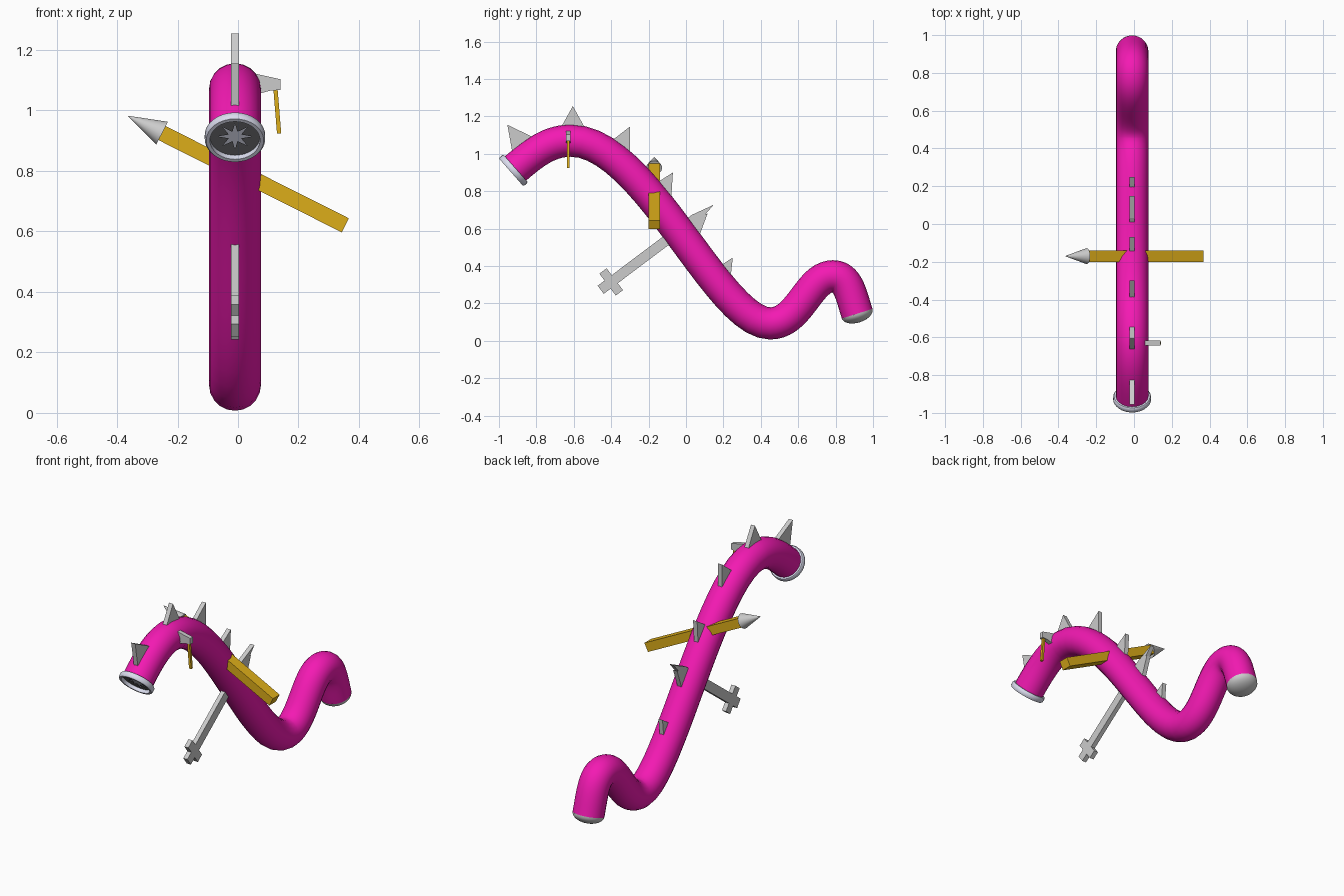
import bpy, math
from mathutils import Vector

if "Cube" in bpy.data.objects:
    bpy.data.objects.remove(bpy.data.objects["Cube"])

CX = -0.01   # body centre plane
R = 0.086    # body radius


def material(name, rgb):
    m = bpy.data.materials.new(name)
    m.diffuse_color = (*rgb, 1)
    m.use_nodes = True
    m.node_tree.nodes["Principled BSDF"].inputs["Base Color"].default_value = m.diffuse_color
    return m


pink = material("pink", (0.9, 0.01, 0.45))
gold = material("gold", (0.72, 0.42, 0.01))
pale = material("pale", (0.7, 0.72, 0.85))
dark = material("dark", (0.15, 0.15, 0.16))


def mesh(name, verts, faces, mat=None, smooth=False):
    me = bpy.data.meshes.new(name)
    me.from_pydata(verts, [], faces)
    ob = bpy.data.objects.new(name, me)
    bpy.context.collection.objects.link(ob)
    if mat:
        me.materials.append(mat)
    bpy.ops.object.select_all(action='DESELECT')
    bpy.context.view_layer.objects.active = ob
    ob.select_set(True)
    bpy.ops.object.mode_set(mode='EDIT')
    bpy.ops.mesh.select_all(action='SELECT')
    bpy.ops.mesh.normals_make_consistent(inside=False)
    bpy.ops.object.mode_set(mode='OBJECT')
    if smooth:
        bpy.ops.object.shade_smooth_by_angle(angle=math.radians(40))
    return ob


def prism(name, a, b, mat=None):
    """Solid between two matching outlines."""
    n = len(a)
    sides = [(i, (i + 1) % n, n + (i + 1) % n, n + i) for i in range(n)]
    return mesh(name, list(a) + list(b),
                sides + [tuple(range(n)), tuple(range(n, 2 * n))], mat)


def plate(name, yz, thick=0.026, mat=None):
    return prism(name, [(CX - thick / 2, y, z) for y, z in yz],
                 [(CX + thick / 2, y, z) for y, z in yz], mat)


def lathe(name, profile, centre, axis, mat=None, closed=False, n=32):
    """Turn (radius, height) points around an axis."""
    q = Vector(axis).to_track_quat('Z', 'Y')
    verts = [q @ Vector((r * math.cos(t), r * math.sin(t), h)) + Vector(centre)
             for r, h in profile for t in [2 * math.pi * i / n for i in range(n)]]
    m = len(profile)
    faces = [(j * n + i, j * n + (i + 1) % n,
              (j + 1) % m * n + (i + 1) % n, (j + 1) % m * n + i)
             for j in range(m if closed else m - 1) for i in range(n)]
    if not closed:
        faces += [tuple(range(n)), tuple(range((m - 1) * n, m * n))]
    return mesh(name, verts, faces, mat, True)


# Worm body: bevelled path of (point, left handle, right handle) in y,z
path = [((-0.92, 0.914), (-1.0, 0.84), (-0.82, 1.0)),
        ((-0.615, 1.07), (-0.735, 1.07), (-0.215, 1.07)),
        ((0.45, 0.093), (0.17, 0.093), (0.61, 0.093)),
        ((0.785, 0.345), (0.655, 0.345), (0.865, 0.345)),
        ((0.915, 0.145), (0.882, 0.25), (0.94, 0.05))]
cu = bpy.data.curves.new("worm_body", 'CURVE')
cu.dimensions = '3D'
cu.bevel_depth = R
cu.bevel_resolution = 8
cu.resolution_u = 20
sp = cu.splines.new('BEZIER')
sp.bezier_points.add(len(path) - 1)
for bp, (c, l, r) in zip(sp.bezier_points, path):
    bp.handle_left_type = bp.handle_right_type = 'FREE'
    bp.co, bp.handle_left, bp.handle_right = [(CX, *p) for p in (c, l, r)]
cu.materials.append(pink)
body = bpy.data.objects.new("worm_body", cu)
bpy.context.collection.objects.link(body)
bpy.context.view_layer.objects.active = body
body.select_set(True)
bpy.ops.object.convert(target='MESH')
bpy.ops.object.shade_smooth_by_angle(angle=math.radians(40))

# Mouth: rim, throat disc and inward teeth leaving a star-shaped gap
mouth, fwd = Vector((CX, -0.92, 0.914)), Vector((0, 0.75, 0.66)).normalized()
lathe("mouth_rim", [(0.083, -0.02), (0.095, -0.02), (0.1, -0.013), (0.1, 0.006),
                    (0.095, 0.012), (0.083, 0.012)], mouth, fwd, pale, True)
lathe("throat", [(0.084, 0.012), (0.084, 0.016)], mouth, fwd, pale)
q = fwd.to_track_quat('Z', 'Y')
tv, tf = [], []
for i in range(16):
    t = math.pi * i / 8
    for r in (0.084, 0.022 if i % 2 else 0.057):
        tv.append(q @ Vector((r * math.cos(t), r * math.sin(t), 0)) + mouth)
    j = (i + 1) % 16
    tf.append((2 * i, 2 * j, 2 * j + 1, 2 * i + 1))
mesh("teeth", tv, tf, dark)

# Domed tail cap
lathe("tail_cap", [(R * math.cos(a), 0.048 * math.sin(a))
                   for a in [math.pi / 2 * k / 8.2 for k in range(9)]],
      (CX, 0.915, 0.145), (0, 0.3, -0.95))

# Back spikes: tip, then the two base points sunk into the body
spikes = [((-0.955, 1.155), (-0.925, 0.99), (-0.80, 1.08)),
          ((-0.605, 1.255), (-0.68, 1.12), (-0.53, 1.12)),
          ((-0.30, 1.145), (-0.41, 1.06), (-0.30, 0.985)),
          ((-0.07, 0.90), (-0.18, 0.83), (-0.08, 0.745)),
          ((0.115, 0.68), (0.0, 0.625), (0.06, 0.53)),
          ((0.25, 0.445), (0.15, 0.38), (0.235, 0.305))]
for tri in spikes:
    plate("back_spike", tri)

# Sword pushed through the body: blade, guard and grip in one outline
d = Vector((101, -76)).normalized()
d = Vector((d.x, -d.y))
p = Vector((-d.y, d.x))
o = Vector((-0.40, 0.315))
half = [(-0.07, 0.027), (-0.024, 0.027), (-0.024, 0.073), (0.024, 0.073),
        (0.024, 0.027), (0.56, 0.027)]
outline = half + [(0.685, 0)] + [(a, -b) for a, b in reversed(half)]
plate("sword", [tuple(o + d * a + p * b) for a, b in outline])

# Spear: square shaft and cone head
a, b, y = Vector((0.355, -0.17, 0.62)), Vector((-0.251, -0.17, 0.925)), Vector((0, 1, 0))
ax = (b - a).normalized()
u = ax.cross(y) * 0.026
sq = [u + y * 0.031, u - y * 0.031, -u - y * 0.031, -u + y * 0.031]
prism("spear_shaft", [a + s for s in sq], [b + s for s in sq], gold)
lathe("spear_head", [(0.042, 0), (0.0005, 0.127)], b, ax)

# Small axe stuck in the side near the head
head = [(0.14, 1.103), (0.14, 1.068), (0.105, 1.065), (0.05, 1.05),
        (0.05, 1.123), (0.10, 1.112)]
prism("axe_head", [(x, -0.642, z) for x, z in head], [(x, -0.617, z) for x, z in head])
grip = [(0.117, 1.07), (0.131, 1.07), (0.143, 0.923), (0.129, 0.923)]
prism("axe_handle", [(x, -0.637, z) for x, z in grip], [(x, -0.622, z) for x, z in grip], gold)
